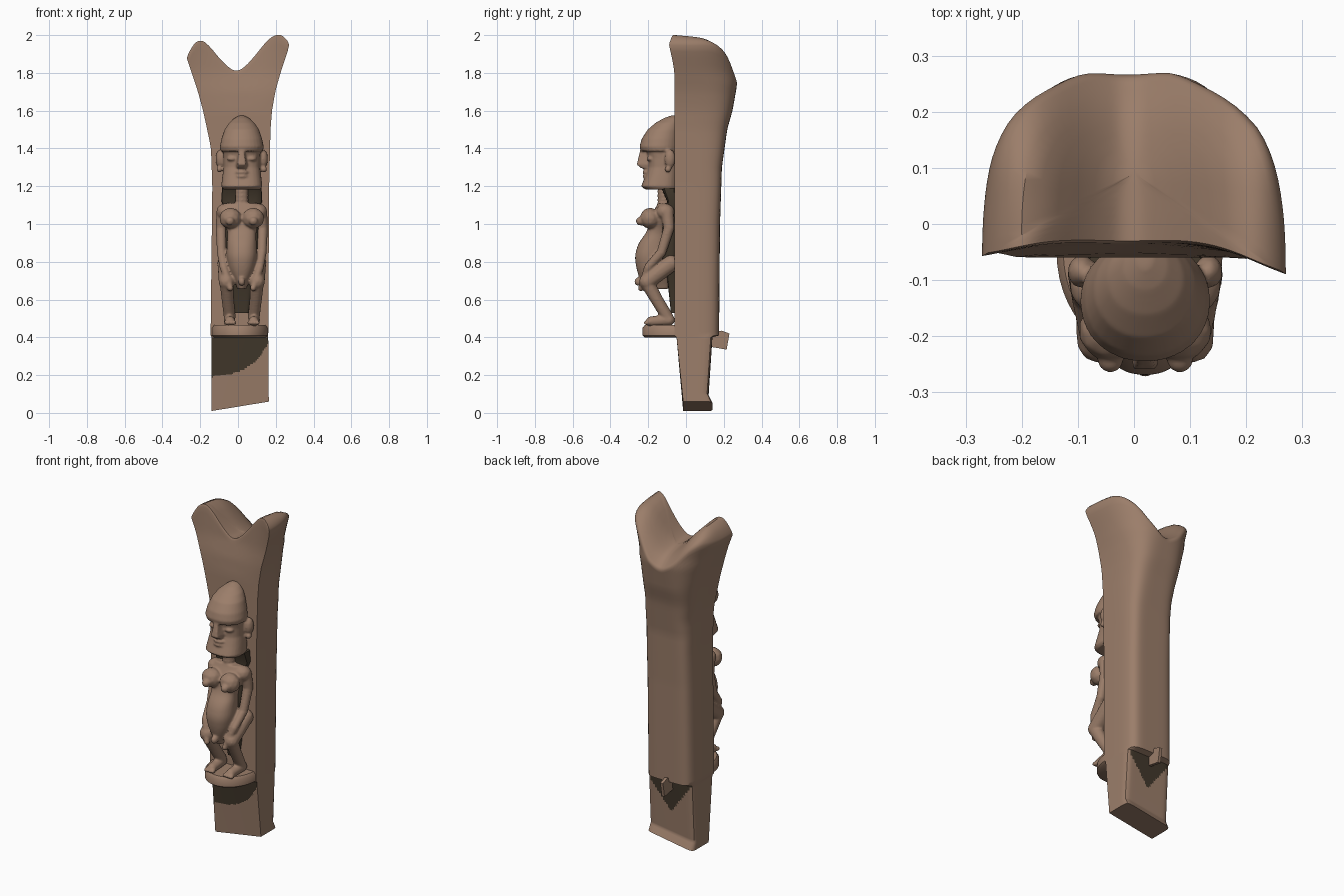
import bpy, bmesh, math
from mathutils import Matrix, Vector

if "Cube" in bpy.data.objects:
    bpy.data.objects.remove(bpy.data.objects["Cube"])


def paint(name, rgb):
    m = bpy.data.materials.new(name)
    m.diffuse_color = (*rgb, 1)
    m.use_nodes = True
    m.node_tree.nodes["Principled BSDF"].inputs["Base Color"].default_value = m.diffuse_color
    return m


wood = paint("weathered brown wood", (0.33, 0.208, 0.144))
hollow = paint("dark hollow", (0.055, 0.04, 0.025))
CX = 0.02  # centre line of the carved figure


def table(keys, v):
    if v <= keys[0][0]:
        return keys[0][1]
    for (a, p), (b, q) in zip(keys, keys[1:]):
        if v <= b:
            return p + (q - p) * (v - a) / (b - a)
    return keys[-1][1]


def soft_table(keys, v, r):
    return sum(table(keys, v + r * k / 4) for k in range(-4, 5)) / 9


def finish(name, bm, voxel=0, angle=40, mats=(wood,), soften=4):
    bmesh.ops.recalc_face_normals(bm, faces=bm.faces)
    me = bpy.data.meshes.new(name)
    bm.to_mesh(me)
    bm.free()
    for m in mats:
        me.materials.append(m)
    ob = bpy.data.objects.new(name, me)
    bpy.context.collection.objects.link(ob)
    bpy.ops.object.select_all(action='DESELECT')
    ob.select_set(True)
    bpy.context.view_layer.objects.active = ob
    if voxel:
        m = ob.modifiers.new("merge", 'REMESH')
        m.mode, m.voxel_size, m.use_smooth_shade = 'VOXEL', voxel, True
        s = ob.modifiers.new("soften", 'SMOOTH')
        s.factor, s.iterations = 0.5, soften
    else:
        bpy.ops.object.shade_smooth_by_angle(angle=math.radians(angle))
    return ob


def ball(bm, c, r):
    r = r if isinstance(r, tuple) else (r, r, r)
    bmesh.ops.create_icosphere(bm, subdivisions=2, radius=1,
                               matrix=Matrix.Translation(c) @ Matrix.Diagonal((*r, 1)))


def limb(bm, pts):
    # chain of overlapping balls (x, y, z, radius)
    for a, b in zip(pts, pts[1:]):
        for i in range(9):
            p = Vector(a).lerp(Vector(b), i / 8)
            ball(bm, p[:3], p[3])


def loft(bm, rings, dark=None):
    vr = [[bm.verts.new(p) for p in r] for r in rings]
    n = len(rings[0])
    for lo, hi in zip(vr, vr[1:]):
        for j in range(n):
            f = bm.faces.new([lo[j], lo[(j + 1) % n], hi[(j + 1) % n], hi[j]])
            if dark and dark(j, f.calc_center_median()):
                f.material_index = 1
    bm.faces.new(vr[0])
    bm.faces.new(vr[-1])


def oval(z, hw, yf, yb, n=2.2, count=32):
    out = []
    for i in range(count):
        a = 2 * math.pi * i / count
        c, s = math.cos(a), math.sin(a)
        r = (abs(c) ** n + abs(s) ** n) ** (-1 / n)
        out.append((CX + hw * r * c, (yf + yb) / 2 + (yb - yf) / 2 * r * s, z))
    return out


# ---- post: lofted D-shaped section with forked top and dark hollows in the foot ----
LEFT = [(0, -.14), (.4, -.14), (.41, -.145), (1.2, -.136), (1.4, -.143), (1.5, -.163),
        (1.6, -.185), (1.7, -.212), (1.8, -.245), (1.88, -.272), (2, -.266)]
RIGHT = [(0, .163), (.4, .16), (1.2, .165), (1.5, .172), (1.6, .18), (1.7, .197),
         (1.8, .225), (1.93, .268), (2, .278)]
FRONT = [(0, -.015), (.4, -.05), (.41, -.06), (1.7, -.06), (1.8, -.05), (2, -.05)]
BACK = [(0, .14), (.05, .118), (.4, .14), (.41, .175), (1.0, .18), (1.3, .19), (1.5, .218),
        (1.6, .246), (1.75, .273), (2, .262)]
FORK = [(-.28, 1.86), (-.25, 1.94), (-.2, 1.985), (-.15, 1.945), (-.1, 1.88), (-.05, 1.83),
        (-.01, 1.805), (.04, 1.835), (.1, 1.905), (.15, 1.97), (.2, 2.008), (.25, 1.995), (.28, 1.94)]
DROP = [(-.09, 0), (0, .005), (.1, .02), (.15, .045), (.2, .08), (.25, .15), (.27, .2)]
NF, NB = 40, 48


def top_z(x, y):
    return soft_table(FORK, x, .025) - soft_table(DROP, y, .03) * (.5 + .5 * min(1, (x / .2) ** 2))


def section_point(j, z):
    xl, xr, yf, yb = (table(t, z) for t in (LEFT, RIGHT, FRONT, BACK))
    lift = max(0, min(1, (z - 1.6) / .4))
    w, c = (xr - xl) / 2, (xr + xl) / 2
    if j <= NF:
        x, y = xl + (xr - xl) * j / NF, yf
    else:
        a = math.pi * (j - NF) / NB
        n = 14 if z < .405 else 6 - 3.3 * max(0, min(1, (z - 1.2) / .6))
        ca, sa = math.cos(a), math.sin(a)
        r = (abs(ca) ** n + abs(sa) ** n) ** (-1 / n)
        x, y = c + w * r * ca, yf + (yb - yf) * r * sa
    # hollow the front of the fork and pull its tips forward
    near = 1 - (y - yf) / (yb - yf)
    y += lift * near * (.03 - (.075 if x > 0 else .04) * (x / .27) ** 2)
    return x, y


N = NF + NB
rings = []
for z in [i * .01 for i in range(41)] + [.41] + [.43 + i * .03 for i in range(40)]:
    ring = []
    for j in range(N):
        x, y = section_point(j, z)
        floor = .01 + .05 * (x + .14) / .305
        ring.append((x, y, floor + z * (.4 - floor) / .4 if z < .4 else z))
    rings.append(ring)
tops = []
for j in range(N):
    z = 1.9
    for _ in range(8):
        z = .5 * z + .5 * (top_z(*section_point(j, z)) - .014)
    tops.append(z)
for k in range(1, 11):
    ring = []
    for j in range(N):
        z = 1.61 + (tops[j] - 1.61) * k / 10
        ring.append((*section_point(j, z), z))
    rings.append(ring)
rim = rings[-1]
for s in (.985, .96, .92, .84, .74, .62, .5, .38, .26, .14, .04):
    ring = []
    for x, y, z in rim:
        px, py = x * s, .09 + (y - .09) * s
        ring.append((px, py, top_z(px, py) - (.005 if s > .97 else 0)))
    rings.append(ring)
BREAK = [(-.14, .19), (-.06, .2), (.02, .225), (.09, .27), (.13, .32), (.165, .38)]


def in_hollow(j, c):
    if c.z > .403:
        return False
    if j < NF:
        return c.z > table(BREAK, c.x)
    return abs(c.x) < .138 and c.y > .105 and c.z > .21 + abs(c.x - .01) * 1.3


bm = bmesh.new()
loft(bm, rings, dark=in_hollow)
finish("forked_post", bm, mats=(wood, hollow))

# ---- thin splinter standing out of the broken back ----
bm = bmesh.new()
loft(bm, [[(x, .13, .425), (x, .19, .435), (x, .23, .42), (x, .215, .335), (x, .13, .35)]
          for x in (-.008, .01)])
finish("back_splinter", bm, angle=30)

# ---- rounded plinth under the figure ----
bm = bmesh.new()
rings = []
for z, inset in ((.4, .012), (.41, 0), (.45, 0), (.465, .012)):
    rings.append([(.01 + (.148 - inset) * math.cos(a), -.05 + (.18 - inset) * math.sin(a), z)
                  for a in [-math.pi * i / 24 for i in range(25)]])
loft(bm, rings)
finish("plinth", bm)

# ---- dark hollow between figure and post ----
bm = bmesh.new()
loft(bm, [oval(z, w, f, -.05, 5) for z, w, f in (
    (.53, .035, -.08), (.72, .06, -.1), (.8, .088, -.13), (1.0, .088, -.13), (1.08, .09, -.11),
    (1.12, .108, -.1), (1.19, .105, -.13))])
finish("hollow_behind_figure", bm, mats=(hollow,))

# ---- head: face, overhanging cap, nose, lips, eyes, ears ----
bm = bmesh.new()
loft(bm, [oval(z, w, f, -.04, 2.6) for z, w, f in (
    (1.182, .098, -.215), (1.2, .109, -.237), (1.25, .103, -.217), (1.3, .096, -.2),
    (1.35, .097, -.2), (1.42, .1, -.22))])
loft(bm, [oval(z, w, f, -.03, 2.1) for z, w, f in (
    (1.385, .112, -.238), (1.41, .116, -.246), (1.45, .108, -.235), (1.5, .091, -.203),
    (1.535, .068, -.162), (1.56, .04, -.118), (1.574, .014, -.08))])
loft(bm, [[(CX - w, -.18, z), (CX - w * .6, y, z), (CX + w * .6, y, z), (CX + w, -.18, z)]
          for z, w, y in ((1.295, .032, -.238), (1.315, .035, -.26), (1.4, .018, -.24))])
for z in (1.252, 1.274):
    ball(bm, (CX, -.206, z), (.038, .026, .01))
for s in (-1, 1):
    ball(bm, (CX + s * .052, -.185, 1.345), (.028, .025, .013))
    ball(bm, (CX + s * .113, -.085, 1.345), (.026, .03, .052))
    ball(bm, (CX + s * .118, -.095, 1.29), (.016, .018, .018))
finish("carved_head", bm, voxel=.006)

# ---- body: neck, torso, breasts, arms, bent legs, feet ----
TORSO = [(.655, .02, -.22), (.7, .045, -.242), (.76, .07, -.262), (.83, .082, -.272),
         (.9, .078, -.252), (.96, .074, -.205), (1.02, .098, -.195), (1.075, .115, -.17),
         (1.11, .075, -.145)]
bm = bmesh.new()
limb(bm, [(CX, -.115, 1.24, .037), (CX, -.115, 1.06, .037)])
rings = []
for i in range(34):
    z = .655 + i * .455 / 33
    rings.append(oval(z, soft_table([(k[0], k[1]) for k in TORSO], z, .025),
                      soft_table([(k[0], k[2]) for k in TORSO], z, .025), -.09, 2.3))
loft(bm, rings)
ball(bm, (CX, -.25, .695), (.02, .024, .024))
for s in (-1, 1):
    def side(*pts):
        limb(bm, [(CX + s * p[0], *p[1:]) for p in pts])
    ball(bm, (CX + s * .06, -.19, 1.03), (.06, .055, .057))
    ball(bm, (CX + s * .062, -.242, 1.015), .024)
    ball(bm, (CX + s * .088, -.11, 1.065), (.048, .05, .045))
    side((.1, -.1, 1.06, .036), (.11, -.09, .98, .03), (.107, -.13, .85, .026),
         (.095, -.2, .77, .023), (.06, -.238, .66, .017))  # arm
    side((.085, -.08, .79, .046), (.08, -.205, .695, .044))  # thigh
    side((.08, -.2, .68, .038), (.074, -.155, .6, .034), (.064, -.1, .51, .033))  # shin
    side((.066, -.09, .492, .032), (.062, -.185, .484, .028))  # foot
    for t in (-.024, -.008, .008, .024):
        ball(bm, (CX + s * .062 + t, -.208, .477), (.009, .018, .013))  # toes
finish("carved_body", bm, voxel=.006, soften=5)
